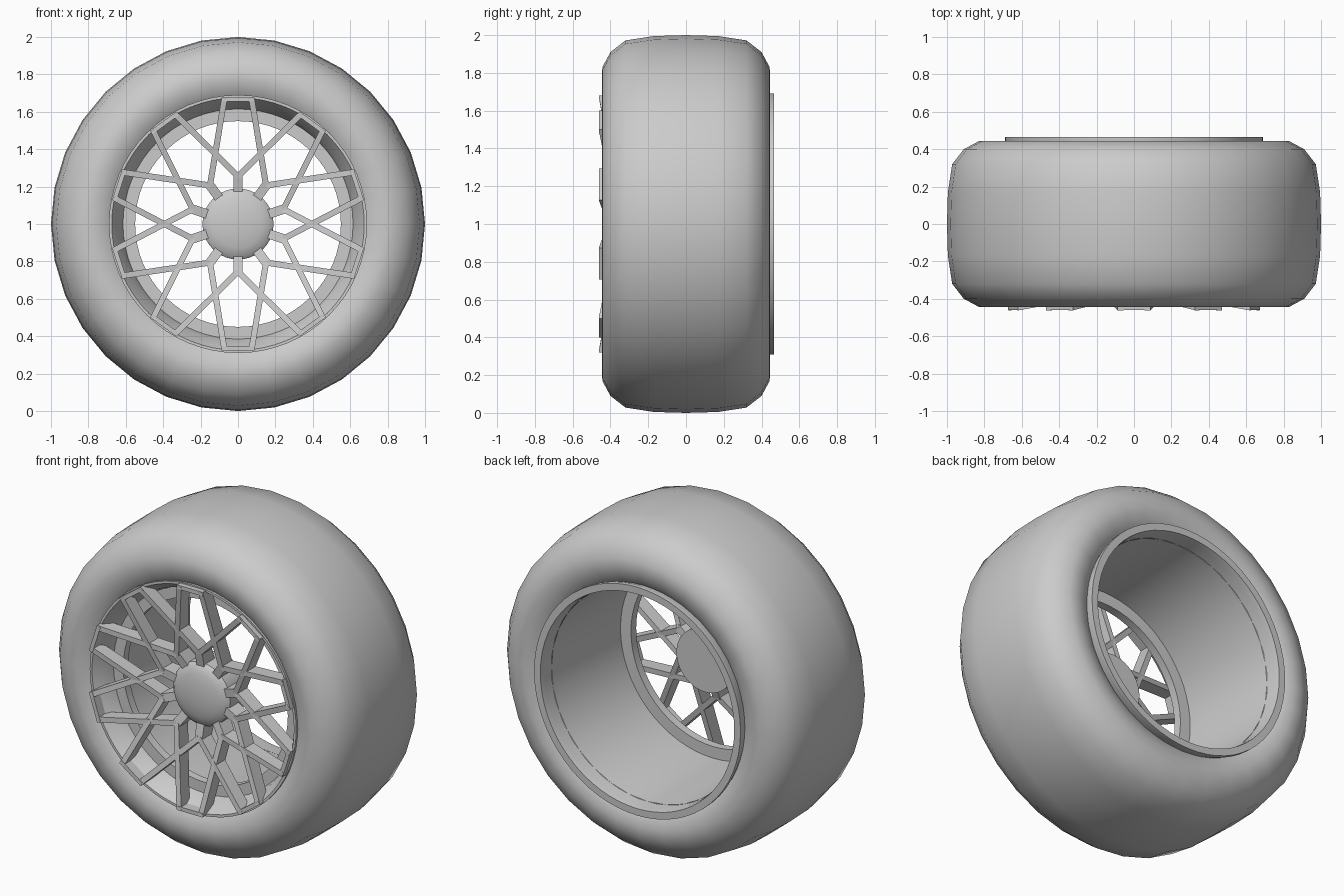
import bpy, bmesh, math
from mathutils import Vector, Matrix

if "Cube" in bpy.data.objects:
    bpy.data.objects.remove(bpy.data.objects["Cube"])

CENTRE = Vector((0, 0, 1))


def make_object(name, bm, angle=35):
    bmesh.ops.remove_doubles(bm, verts=bm.verts, dist=1e-5)
    bmesh.ops.recalc_face_normals(bm, faces=bm.faces)
    me = bpy.data.meshes.new(name)
    bm.to_mesh(me)
    bm.free()
    ob = bpy.data.objects.new(name, me)
    ob.location = CENTRE
    bpy.context.collection.objects.link(ob)
    bpy.ops.object.select_all(action='DESELECT')
    ob.select_set(True)
    bpy.context.view_layer.objects.active = ob
    bpy.ops.object.shade_smooth_by_angle(angle=math.radians(angle))
    return ob


def lathe(name, profile, sides, closed=True, angle=35):
    """Spin (radius, y) points around the wheel axle."""
    bm = bmesh.new()
    rings = []
    for i in range(sides):
        a = 2 * math.pi * i / sides
        rings.append([bm.verts.new((r * math.sin(a), y, r * math.cos(a)))
                      for r, y in profile])
    n = len(profile)
    for i in range(sides):
        a, b = rings[i], rings[(i + 1) % sides]
        for j in range(n if closed else n - 1):
            k = (j + 1) % n
            bm.faces.new((a[j], a[k], b[k], b[j]))
    return make_object(name, bm, angle)


def front_y(r):
    """Front of the spokes: dished towards the hub."""
    return -0.375 - 0.085 * (r - 0.25) / 0.42


def bar(bm, p, q, width, depth_p, depth_q, spin):
    """Straight bar between two (x, z) points, turned by spin about the axle."""
    p, q = Vector(p), Vector(q)
    side = (q - p).normalized().orthogonal() * width / 2
    rot = Matrix.Rotation(spin, 3, 'Y')
    vs = []
    for pt, depth in ((p, depth_p), (q, depth_q)):
        y = front_y(pt.length)
        for s, yy in ((1, y), (-1, y), (-1, y + depth), (1, y + depth)):
            c = pt + side * s
            vs.append(bm.verts.new(rot @ Vector((c.x, yy, c.y))))
    for f in ((0, 1, 2, 3), (7, 6, 5, 4), (0, 4, 5, 1),
              (1, 5, 6, 2), (2, 6, 7, 3), (3, 7, 4, 0)):
        bm.faces.new([vs[i] for i in f])


# tyre: mirrored rounded profile
half = [(0.64, 0.37), (0.675, 0.405), (0.72, 0.43), (0.77, 0.445), (0.83, 0.443),
        (0.91, 0.40), (0.972, 0.32), (0.995, 0.17)]
tyre = half + [(1.0, 0.0)] + [(r, -y) for r, y in reversed(half)]
lathe("tyre", tyre, 32, closed=False, angle=60)

# rim barrel with back lip, inner front ledge and flared front
lathe("rim", [(0.69, 0.465), (0.648, 0.465), (0.642, 0.43), (0.62, -0.26),
              (0.55, -0.26), (0.55, -0.31), (0.615, -0.31), (0.63, -0.36),
              (0.675, -0.43), (0.69, -0.43), (0.685, -0.36), (0.66, -0.3),
              (0.66, 0.35), (0.69, 0.44)], 64)

# domed hub
lathe("hub", [(0, -0.18), (0.19, -0.18), (0.19, -0.345), (0.175, -0.36),
              (0.13, -0.375), (0.07, -0.385), (0, -0.388)], 40, closed=False)

# ten interlaced spokes, each a U frame with legs reaching the neighbouring hub arms
bm = bmesh.new()
joint = 0.255
jx, jz = joint * math.sin(math.pi / 5), joint * math.cos(math.pi / 5)
for k in range(10):
    spin = k * math.pi / 5
    bar(bm, (-0.086, 0.668), (0.086, 0.668), 0.024, 0.08, 0.08, spin)
    for s in (1, -1):
        bar(bm, (0.072 * s, 0.675), (jx * s, jz), 0.032, 0.08, 0.09, spin)
    bar(bm, (0, 0.275), (0, 0.15), 0.05, 0.09, 0.11, spin)
bm_obj = bm
me = bpy.data.meshes.new("spokes")
make_object("spokes", bm_obj, 20)
bpy.data.meshes.remove(me)
